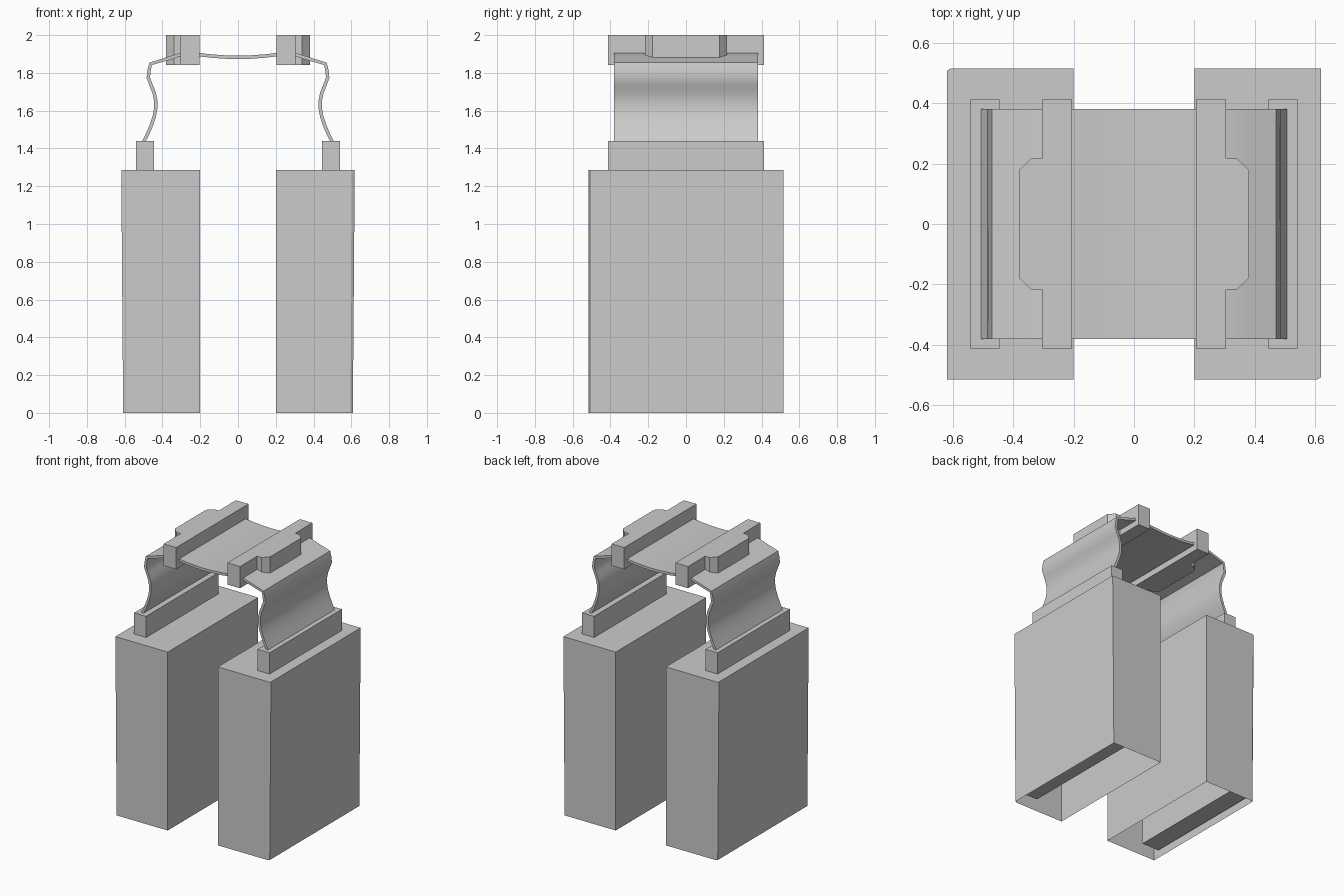
import bpy, bmesh, math
from mathutils import Matrix

cube = bpy.data.objects.get("Cube")
if cube:
    bpy.data.objects.remove(cube, do_unlink=True)

grey = bpy.data.materials.new("plain grey")
grey.use_nodes = True
COLOUR = (0.6, 0.6, 0.6, 1)
grey.diffuse_color = COLOUR
grey.node_tree.nodes["Principled BSDF"].inputs["Base Color"].default_value = COLOUR


def finish(name, bm):
    bmesh.ops.recalc_face_normals(bm, faces=bm.faces)
    mesh = bpy.data.meshes.new(name)
    bm.to_mesh(mesh)
    bm.free()
    mesh.materials.append(grey)
    obj = bpy.data.objects.new(name, mesh)
    bpy.context.collection.objects.link(obj)
    return obj


def prism(name, outline, z0, z1, turn=False, open_bottom=False, taper=0.0):
    """Extrude an xy outline upward; turn swings it half round the z axis."""
    bm = bmesh.new()
    low = [bm.verts.new((x - (taper if x > 0.5 else 0), y, z0)) for x, y in outline]
    high = [bm.verts.new((x, y, z1)) for x, y in outline]
    n = len(outline)
    for i in range(n):
        j = (i + 1) % n
        bm.faces.new((low[i], low[j], high[j], high[i]))
    bm.faces.new(high)
    if not open_bottom:
        bm.faces.new(low[::-1])
    if turn:
        bm.transform(Matrix.Rotation(math.pi, 4, 'Z'))
    return finish(name, bm)


def rect(x0, x1, y):
    return [(x0, -y), (x1, -y), (x1, y), (x0, y)]


# Outlines for the +x side
shell = [(0.2, -0.515), (0.605, -0.515), (0.618, -0.507), (0.618, 0.515), (0.2, 0.515)]
clamp = [(0.205, -0.412), (0.305, -0.412), (0.305, -0.217), (0.34, -0.217),
         (0.38, -0.178), (0.38, 0.178), (0.34, 0.217), (0.305, 0.217),
         (0.305, 0.412), (0.205, 0.412)]

for side, turn in (("left", False), ("right", True)):
    # Tall shell, open underneath, slightly narrower at the foot
    prism(side + "_box", shell, 0, 1.287, turn, True, 0.01)
    # Block inside the shell, along the outer wall
    prism(side + "_inner_block", rect(0.46, 0.598, 0.46), 0.05, 1.25, turn)
    # Rail that holds the end of the band
    prism(side + "_rail", rect(0.445, 0.54, 0.412), 1.287, 1.44, turn)
    # Stepped clamp on top of the band
    prism(side + "_clamp", clamp, 1.843, 2.0, turn)

# Flexible band: half profile in xz, mirrored
half = [(0.0, 1.882), (0.07, 1.884), (0.14, 1.889), (0.21, 1.897), (0.31, 1.895),
        (0.37, 1.876), (0.463, 1.848), (0.471, 1.81), (0.475, 1.775), (0.46, 1.735),
        (0.444, 1.695), (0.436, 1.655), (0.435, 1.615), (0.443, 1.57),
        (0.46, 1.52), (0.478, 1.478), (0.498, 1.436)]
profile = [(-x, z) for x, z in reversed(half[1:])] + half
bm = bmesh.new()
front = [bm.verts.new((x, -0.38, z)) for x, z in profile]
back = [bm.verts.new((x, 0.38, z)) for x, z in profile]
for i in range(len(profile) - 1):
    bm.faces.new((front[i], front[i + 1], back[i + 1], back[i]))
band = finish("band", bm)
thick = band.modifiers.new("thickness", 'SOLIDIFY')
thick.thickness = 0.018
thick.offset = 0
bpy.ops.object.select_all(action='DESELECT')
band.select_set(True)
bpy.context.view_layer.objects.active = band
bpy.ops.object.modifier_apply(modifier=thick.name)
bpy.ops.object.shade_smooth_by_angle(angle=math.radians(32))
